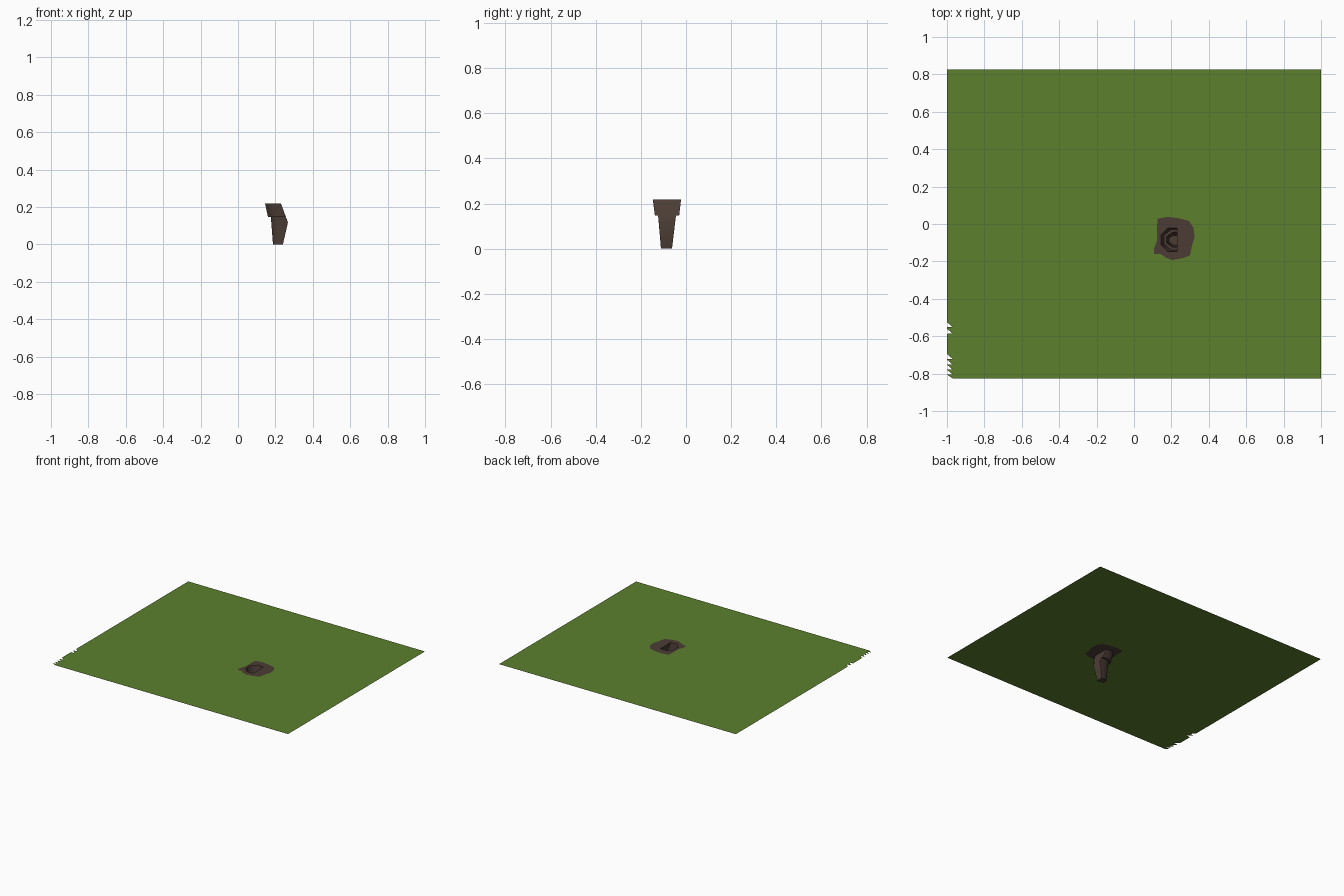
import bpy, bmesh, math

if "Cube" in bpy.data.objects:
    bpy.data.objects.remove(bpy.data.objects["Cube"])

TOP = 0.218


def material(name, rgb):
    m = bpy.data.materials.new(name)
    m.diffuse_color = (*rgb, 1)
    m.use_nodes = True
    m.node_tree.nodes["Principled BSDF"].inputs["Base Color"].default_value = m.diffuse_color
    return m


grass = material("grass green", (0.107, 0.216, 0.027))
soil = material("soil brown", (0.072, 0.046, 0.036))


def finish(bm, name, mat):
    me = bpy.data.meshes.new(name)
    bm.to_mesh(me)
    bm.free()
    me.materials.append(mat)
    ob = bpy.data.objects.new(name, me)
    bpy.context.collection.objects.link(ob)
    return ob


def sheet(name, outer, inner, mat):
    """Flat sheet at ground height with one opening."""
    bm = bmesh.new()
    edges = []
    for loop in (outer, inner):
        vs = [bm.verts.new((x, y, TOP)) for x, y in loop]
        edges += [bm.edges.new((vs[i - 1], vs[i])) for i in range(len(vs))]
    bmesh.ops.triangle_fill(bm, edges=edges, use_beauty=True, normal=(0, 0, 1))
    for f in bm.faces:
        f.normal_update()
        if f.normal.z < 0:
            f.normal_flip()
    return finish(bm, name, mat)


def section(x0, x1, y0, y1):
    """Flat on the right, chamfered on the left."""
    cx, cy = 0.4 * (x1 - x0), 0.28 * (y1 - y0)
    return [(x1, y0), (x1, y1), (x0 + cx, y1), (x0, y1 - cy), (x0, y0 + cy), (x0 + cx, y0)]


# Lawn outline with small ragged notches at the left edge
lawn_edge = [(-1, 0.827), (-1, -0.525)]
for y in (-0.525, -0.56, -0.695, -0.725, -0.752, -0.778):
    if lawn_edge[-1] != (-1, y):
        lawn_edge.append((-1, y))
    lawn_edge += [(-0.97, y - 0.026), (-1, y - 0.027)]
lawn_edge += [(-0.97, -0.825), (1, -0.825), (1, 0.827)]

# Irregular bare soil patch around the hole
patch_edge = [(0.125, 0.028), (0.18, 0.038), (0.245, 0.03), (0.295, 0.016), (0.318, -0.02),
              (0.325, -0.07), (0.31, -0.115), (0.299, -0.168), (0.257, -0.184), (0.203, -0.193),
              (0.165, -0.178), (0.148, -0.162), (0.108, -0.16), (0.108, -0.13), (0.122, -0.09)]

mouth = section(0.145, 0.23, -0.147, -0.022)
sheet("lawn", lawn_edge, patch_edge, grass)
sheet("soil_patch", patch_edge, mouth, soil)

# Burrow: open mouth, ledge, bent shaft and closed floor
rings = [(TOP, mouth),
         (0.148, section(0.16, 0.256, -0.138, -0.03)),
         (0.148, section(0.175, 0.256, -0.124, -0.044)),
         (0.118, section(0.178, 0.267, -0.121, -0.048)),
         (0.0, section(0.187, 0.24, -0.111, -0.062))]
bm = bmesh.new()
loops = [[bm.verts.new((x, y, z)) for x, y in pts] for z, pts in rings]
for a, b in zip(loops, loops[1:]):
    for i in range(len(a)):
        bm.faces.new((a[i - 1], a[i], b[i], b[i - 1]))
bm.faces.new(loops[-1])
bmesh.ops.recalc_face_normals(bm, faces=bm.faces)
burrow = finish(bm, "burrow", soil)
bpy.context.view_layer.objects.active = burrow
burrow.select_set(True)
bpy.ops.object.shade_smooth_by_angle(angle=math.radians(60))
